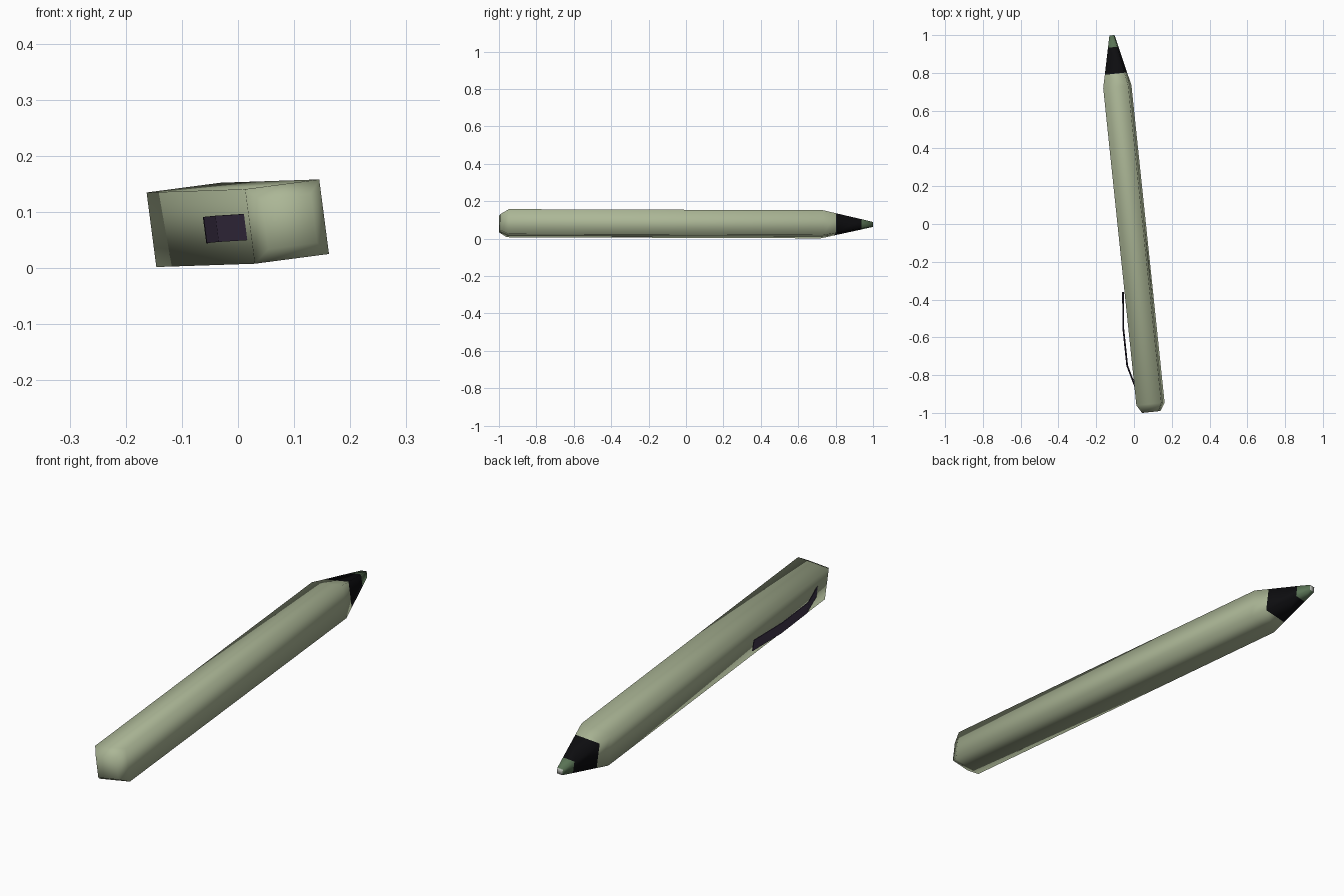
import bpy, bmesh, math
from mathutils import Vector

if "Cube" in bpy.data.objects:
    bpy.data.objects.remove(bpy.data.objects["Cube"])


def material(name, rgb):
    m = bpy.data.materials.new(name)
    m.diffuse_color = (*rgb, 1)
    m.use_nodes = True
    m.node_tree.nodes["Principled BSDF"].inputs["Base Color"].default_value = m.diffuse_color
    return m


sage = material("sage", (0.41, 0.47, 0.305))
black = material("black", (0.004, 0.004, 0.005))
green = material("dark_green", (0.10, 0.17, 0.09))
pale = material("pale_grey", (0.50, 0.52, 0.48))
purple = material("dark_purple", (0.05, 0.035, 0.07))

# Pen axis and the rolled square cross-section
axis = Vector((-0.1045, 1, -0.0035)).normalized()
roll = math.radians(7.5)
up = Vector((-math.sin(roll), 0, math.cos(roll)))
up = (up - axis * up.dot(axis)).normalized()
side = axis.cross(up)


def centre(y):
    return Vector((-0.0122 - 0.1045 * y, y, 0.0795 - 0.0035 * y))


def add_object(name, bm, mats, smooth=True):
    me = bpy.data.meshes.new(name)
    bm.normal_update()
    bm.to_mesh(me)
    bm.free()
    for m in mats:
        me.materials.append(m)
    for p in me.polygons:
        p.use_smooth = smooth
    ob = bpy.data.objects.new(name, me)
    bpy.context.collection.objects.link(ob)
    return ob


# Barrel and tapered nib: (y, side length, material of the next section)
sections = [(-0.995, 0.088, 0), (-0.953, 0.134, 0), (0.727, 0.134, 0),
            (0.796, 0.106, 1), (0.936, 0.050, 2), (0.999, 0.024, 3)]
bm = bmesh.new()
rings = []
for y, s, _ in sections:
    rings.append([bm.verts.new(centre(y) + (side * a + up * b) * s / 2)
                  for a, b in ((-1, -1), (1, -1), (1, 1), (-1, 1))])
for i in range(len(rings) - 1):
    for k in range(4):
        n = (k + 1) % 4
        f = bm.faces.new((rings[i][k], rings[i][n], rings[i + 1][n], rings[i + 1][k]))
        f.material_index = sections[i][2]
bm.faces.new(rings[0])
bm.faces.new(rings[-1]).material_index = 3
bmesh.ops.recalc_face_normals(bm, faces=bm.faces)
add_object("pen_body", bm, [sage, black, green, pale])

# Clip: thin curved strip on the left side
bm = bmesh.new()
path = [(0.021, -0.90, 0.0735), (-0.036, -0.75, 0.070),
        (-0.057, -0.55, 0.068), (-0.058, -0.36, 0.067)]
pairs = [(bm.verts.new(Vector(p) - up * 0.0235), bm.verts.new(Vector(p) + up * 0.0235))
         for p in path]
for (a, b), (c, d) in zip(pairs, pairs[1:]):
    bm.faces.new((a, b, d, c))
clip = add_object("clip", bm, [purple], False)
mod = clip.modifiers.new("thickness", 'SOLIDIFY')
mod.thickness = 0.003
mod.offset = 0
